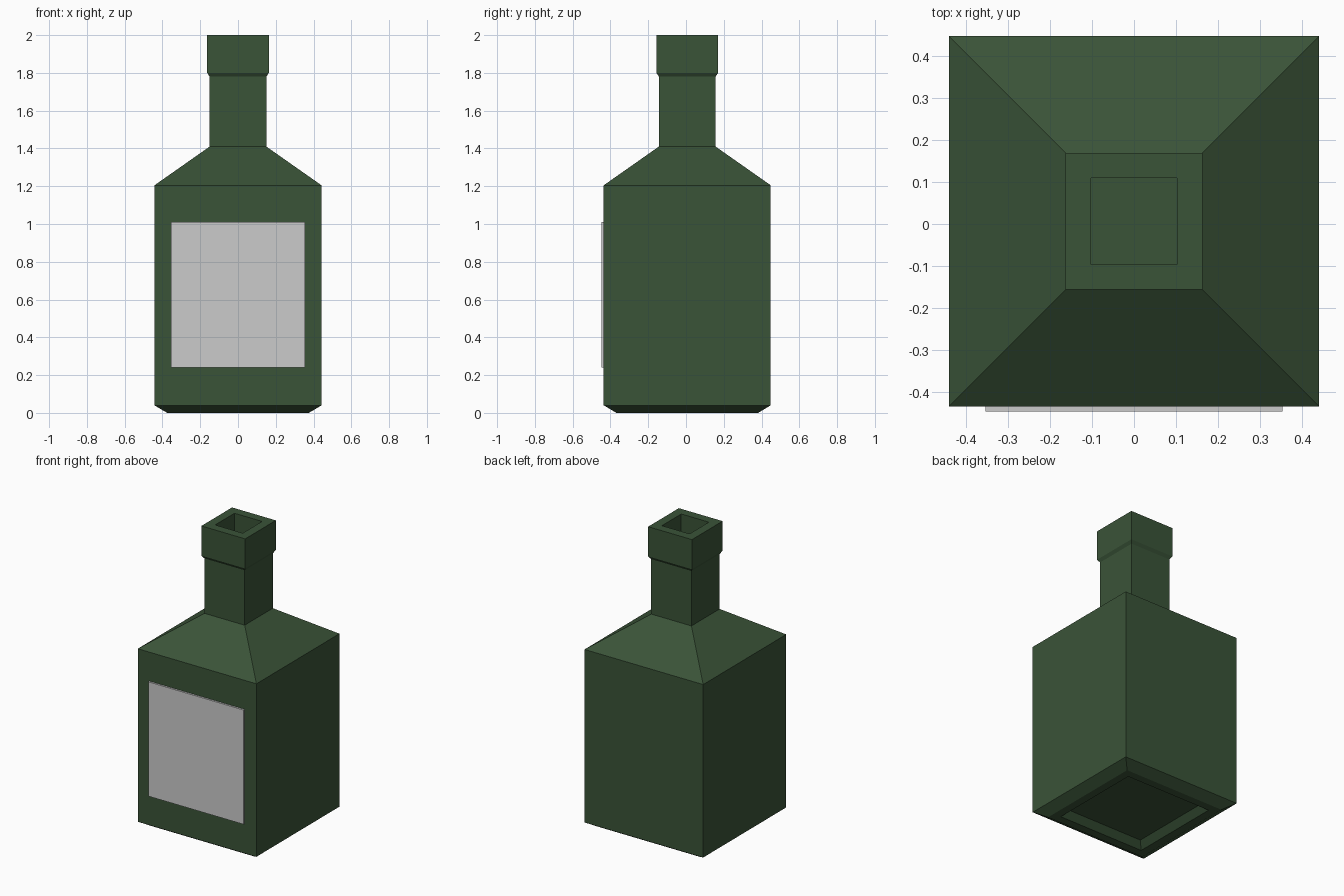
import bpy, bmesh

if "Cube" in bpy.data.objects:
    bpy.data.objects.remove(bpy.data.objects["Cube"])

CY = 0.0065  # glass sits slightly back so that glass plus label is centred


def square_loft(name, profile, y):
    """Loft square rings from (half width, z) pairs and cap both ends."""
    bm = bmesh.new()
    rings = []
    for r, z in profile:
        rings.append([bm.verts.new((sx * r, y + sy * r, z))
                      for sx, sy in ((-1, -1), (1, -1), (1, 1), (-1, 1))])
    for a, b in zip(rings, rings[1:]):
        for i in range(4):
            j = (i + 1) % 4
            bm.faces.new((a[i], a[j], b[j], b[i]))
    bm.faces.new(rings[0][::-1])
    bm.faces.new(rings[-1])
    bmesh.ops.recalc_face_normals(bm, faces=bm.faces)
    me = bpy.data.meshes.new(name)
    bm.to_mesh(me)
    bm.free()
    ob = bpy.data.objects.new(name, me)
    bpy.context.collection.objects.link(ob)
    return ob


# Glass: recessed base, chamfer, body, shoulder, neck, lip, mouth
glass = square_loft("bottle_glass", [
    (0.28, 0.04), (0.32, 0.0), (0.375, 0.0), (0.442, 0.04),
    (0.442, 1.205), (0.15, 1.41), (0.15, 1.78), (0.163, 1.80),
    (0.163, 2.0), (0.103, 2.0), (0.103, 1.6)], CY)
green = bpy.data.materials.new("green_glass")
green.diffuse_color = (0.042, 0.087, 0.039, 1)
green.use_nodes = True
green.node_tree.nodes["Principled BSDF"].inputs["Base Color"].default_value = green.diffuse_color
glass.data.materials.append(green)

# Label: thin plate on the front face
bpy.ops.mesh.primitive_cube_add(size=1, location=(0, -0.4405, 0.625))
label = bpy.context.object
label.name = "front_label"
label.scale = (0.71, 0.015, 0.77)
